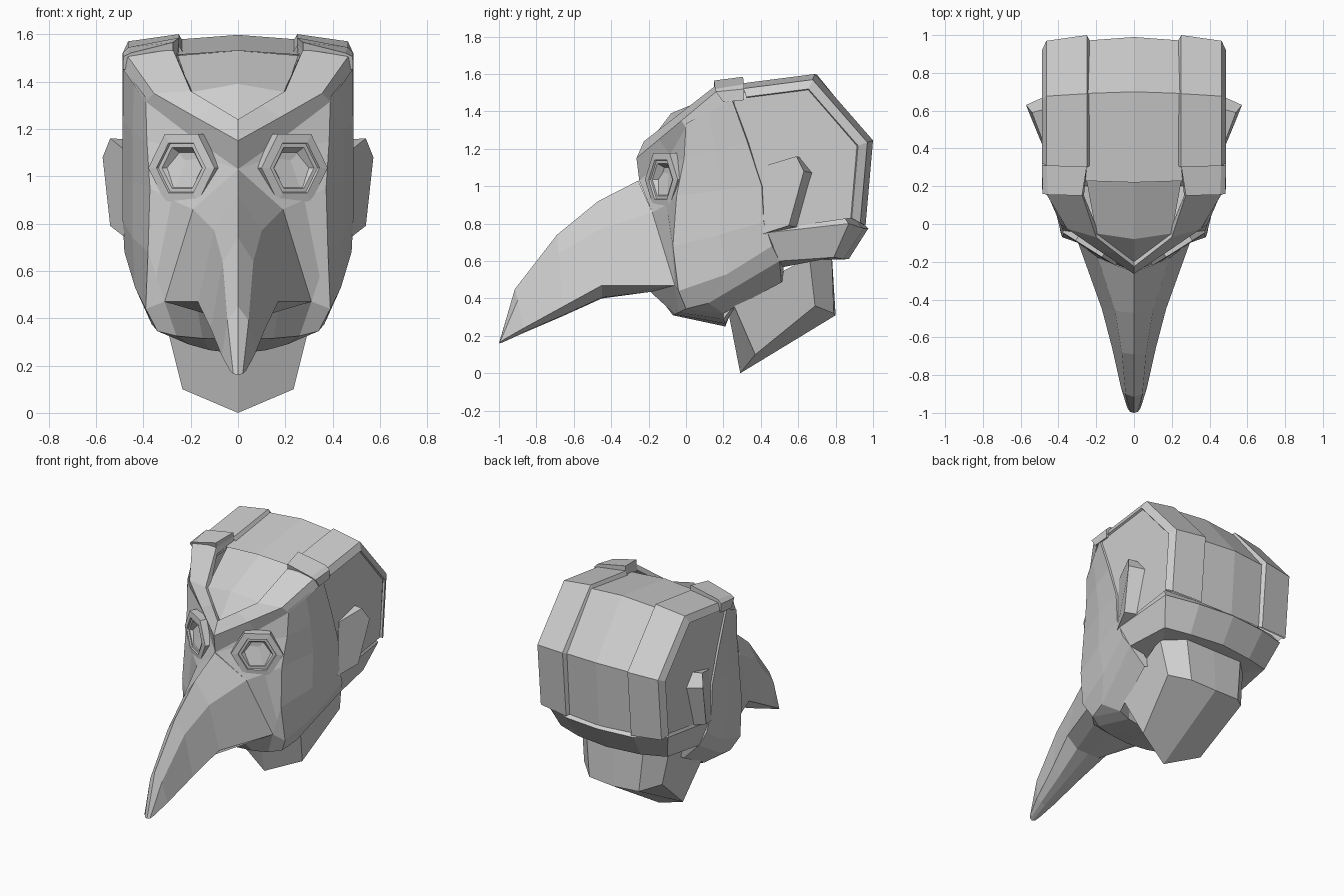
import bpy, bmesh, math
from mathutils import Vector, Matrix

grey = bpy.data.materials.new("mask_grey")
grey.diffuse_color = (0.62, 0.62, 0.62, 1)


def finish(name, bm, centre):
    """Face the right half outward from a centre point, then mirror it."""
    bmesh.ops.remove_doubles(bm, verts=bm.verts, dist=0.0005)
    bmesh.ops.recalc_face_normals(bm, faces=bm.faces)
    bm.normal_update()
    c = Vector(centre)
    side = sum(f.normal.dot(f.calc_center_median() - c) * f.calc_area() for f in bm.faces)
    if side < 0:
        bmesh.ops.reverse_faces(bm, faces=bm.faces)
    me = bpy.data.meshes.new(name)
    bm.to_mesh(me)
    bm.free()
    me.materials.append(grey)
    ob = bpy.data.objects.new(name, me)
    bpy.context.collection.objects.link(ob)
    mirror = ob.modifiers.new("mirror", 'MIRROR')
    mirror.use_clip = True
    return ob


def loft(name, rows, centre=(0, 0.4, 0.9), closed=False, caps=(), extra=()):
    """Skin rows of points; optionally close rings, cap rows and add polygons."""
    bm = bmesh.new()
    grid = [[bm.verts.new(p) for p in row] for row in rows]
    n = len(rows[0])
    for a, b in zip(grid, grid[1:]):
        for i in range(n if closed else n - 1):
            j = (i + 1) % n
            bm.faces.new((a[i], a[j], b[j], b[i]))
    for k in caps:
        bm.faces.new(grid[k])
    for poly in extra:
        bm.faces.new([bm.verts.new(p) for p in poly])
    return finish(name, bm, centre)


# Domed skull: one profile scaled in toward the sides
PIVOT = (0.45, 1.05)
dome = [(0.22, 1.53), (0.70, 1.597), (0.99, 1.24), (0.955, 0.79)]
band = [(0.30, 1.55), (0.69, 1.60), (1.0, 1.245), (0.96, 0.79)]


def scaled(x, s, p):
    return (x, PIVOT[0] + (p[0] - PIVOT[0]) * s, PIVOT[1] + (p[1] - PIVOT[1]) * s)


skull_cols = [(0, 1.0), (0.25, 0.965), (0.455, 0.92), (0.475, 0.85)]
wall = [scaled(0.475, 0.85, p) for p in dome]
wall += [(0.475, 0.40, 0.76), (0.475, 0.38, 1.0), (0.475, 0.31, 1.22)]
loft("skull", [[scaled(x, s, p) for x, s in skull_cols] for p in dome], extra=[wall])

# Raised strap running over each side of the skull
strap_cols = [(0.235, 0.95), (0.25, 1.0), (0.464, 0.945), (0.487, 0.855), (0.474, 0.845)]
loft("skull_strap", [[scaled(x, s, p) for x, s in strap_cols] for p in band])

# Flared lower rim of the skull and its underside
loft("skull_rim", [
    [(0, .90, .84), (.25, .88, .84), (.44, .82, .87), (.46, .40, .82)],
    [(0, .975, .775), (.26, .95, .775), (.47, .87, .80), (.484, .42, .75)],
    [(0, .87, .61), (.24, .84, .61), (.41, .79, .62), (.45, .50, .60)],
    [(0, .50, .60), (.10, .50, .60), (.20, .50, .60), (.35, .48, .56)]])

# Forehead panel
loft("forehead", [
    [(0, .26, 1.53), (.255, .25, 1.51)],
    [(0, -.08, 1.39), (.20, -.05, 1.355)],
    [(0, -.20, 1.23), (.10, -.125, 1.29)]])

# V-shaped brow overhanging the eyes and rising to the straps
brow_mid = (.20, -.085, 1.17)
loft("brow", [
    [(0, -.19, 1.215), (0, -.225, 1.24), (0, -.265, 1.15), (0, -.25, 1.03)],
    [(.093, -.118, 1.278), (.10, -.148, 1.30), (.18, -.145, 1.25), brow_mid],
    [(.185, -.045, 1.34), (.20, -.07, 1.36), (.355, -.025, 1.35), (.39, 0, 1.315)],
    [(.265, .15, 1.49), (.275, .155, 1.535), (.465, .16, 1.505), (.485, .22, 1.45)],
    [(.25, .30, 1.52), (.25, .30, 1.555), (.47, .30, 1.53), (.487, .28, 1.475)]])

# Raised buckle where brow and strap meet
loft("strap_buckle", [
    [(.275, .15, 1.47), (.275, .15, 1.565), (.456, .155, 1.52), (.484, .16, 1.505), (.487, .20, 1.45)],
    [(.25, .305, 1.49), (.25, .305, 1.585), (.462, .31, 1.545), (.487, .31, 1.52), (.487, .31, 1.46)]],
    centre=(.37, .23, 1.5), closed=True, caps=(0, -1))

# Cheek and jaw side plates, from the eye corner back to the skull
loft("cheek", [
    [(.39, 0, 1.335), (.44, .12, 1.40), (.486, .245, 1.465), (.465, .25, 1.465)],
    [(.385, -.01, 1.15), (.445, .16, 1.19), (.487, .33, 1.23), (.465, .34, 1.23)],
    [(.372, -.05, .95), (.445, .19, .98), (.487, .405, 1.0), (.465, .41, 1.0)],
    [(.38, -.07, .68), (.445, .18, .74), (.487, .415, .81), (.465, .42, .81)],
    [(.39, -.04, .44), (.435, .22, .53), (.48, .46, .68), (.44, .48, .68)],
    [(.34, 0, .345), (.365, .12, .375), (.45, .50, .60), (.38, .52, .60)],
    [(.26, -.02, .325), (.28, .20, .32), (.34, .51, .485), (.30, .52, .50)]])

# Face plates around the eyes and beside the beak
bridge, nose, lip = (0, -.25, 1.03), (.19, -.18, .86), (.31, -.06, .47)
loft("eye_plate", [
    [bridge, bridge, nose, lip],
    [brow_mid, (.21, -.09, 1.10), (.28, -.105, .90), (.345, -.065, .575)],
    [(.39, 0, 1.315), (.385, -.01, 1.15), (.372, -.05, .95), (.38, -.07, .68)]],
    extra=[[lip, (.345, -.065, .575), (.38, -.07, .68), (.39, -.04, .44)]])

# Muzzle and chin below the beak
loft("chin", [
    [(0, -.17, .44), (.17, -.19, .435), lip, (.39, -.04, .44)],
    [(0, -.07, .31), (.15, -.06, .315), (.26, -.04, .325), (.34, 0, .345)],
    [(0, .21, .25), (.12, .21, .265), (.21, .20, .29), (.28, .20, .32)],
    [(0, .27, .40), (.20, .27, .40), (.28, .30, .42), (.33, .45, .48)]],
    centre=(0, .1, .5))

# Long curved beak
loft("beak", [
    [(0, -.255, 1.03), nose, lip, (.17, -.19, .435), (0, -.18, .44)],
    [(0, -.47, .92), (.10, -.46, .77), (.17, -.45, .47), (.09, -.45, .405), (0, -.45, .40)],
    [(0, -.69, .74), (.065, -.68, .64), (.115, -.66, .355), (.06, -.66, .31), (0, -.66, .305)],
    [(0, -.915, .45), (.045, -.90, .39), (.068, -.87, .24), (.035, -.87, .22), (0, -.87, .215)],
    [(0, -1.0, .16), (.02, -.995, .165), (.035, -.975, .18), (.02, -.975, .172), (0, -.98, .165)]],
    centre=(0, -.4, .55), caps=(-1,))

# Flared ear plates
loft("ear_plate", [
    [(.44, .425, 1.11), (.46, .61, 1.155), (.46, .68, 1.07), (.46, .60, .78), (.44, .41, .745)],
    [(.478, .425, 1.11), (.54, .59, 1.16), (.572, .63, 1.08), (.54, .55, .79), (.482, .41, .745)]],
    centre=(.48, .54, .95), closed=True, caps=(-1,))

# Faceted neck with a sloping bottom cap
loft("neck", [
    [(0, .22, .36), (.31, .24, .40), (.34, .66, .62), (.22, .78, .62), (0, .78, .63)],
    [(0, .29, .0), (.235, .37, .10), (.30, .69, .36), (.19, .79, .32), (0, .80, .31)]],
    centre=(0, .5, .4), caps=(-1,))

# Hexagonal goggles: stepped rings of (radius, height) with a sunken lens
place = Matrix.Translation((.235, -.125, 1.035)) @ Matrix.Rotation(math.radians(32), 4, 'Z')
rings = []
for r, h in [(.165, -.055), (.165, .008), (.122, .012), (.118, .002), (.10, .002), (.075, -.035)]:
    angles = [math.radians(60 * k) for k in range(6)]
    rings.append([place @ Vector((r * math.cos(a), -h, r * math.sin(a))) for a in angles])
loft("goggle", rings, centre=(.225, -.10, 1.035), closed=True, caps=(0, -1))
